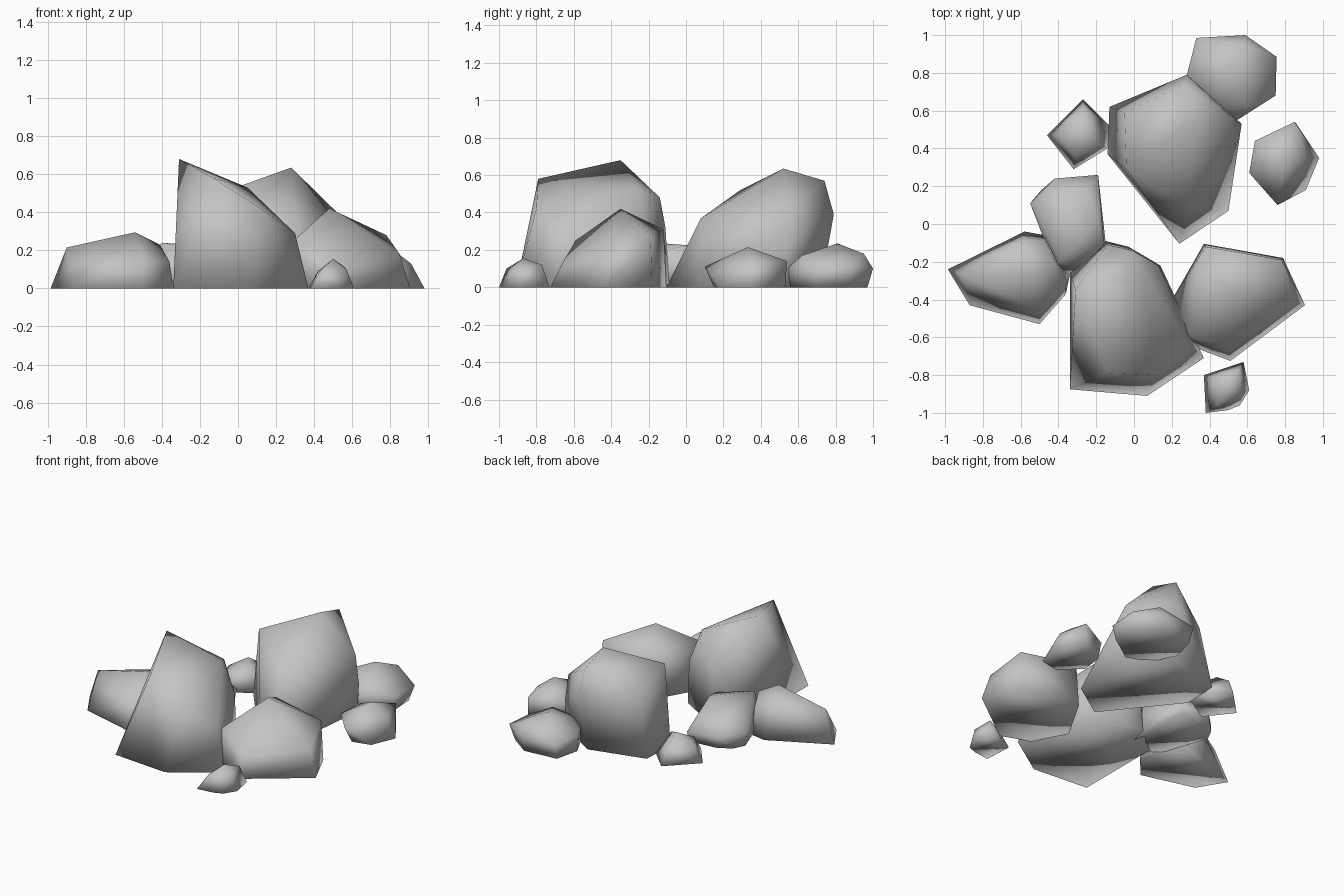
import bpy
import bmesh
import math

# Remove only the default cube
cube = bpy.data.objects.get("Cube")
if cube is not None:
    bpy.data.objects.remove(cube, do_unlink=True)

# Single stone colour
stone_grey = bpy.data.materials.new("stone_grey")
stone_grey.use_nodes = True
stone_colour = (.55, .55, .55, 1)
stone_grey.diffuse_color = stone_colour
shader = stone_grey.node_tree.nodes["Principled BSDF"]
shader.inputs["Base Color"].default_value = stone_colour


def make_rock(name, footprint, crown):
    """Wrap a hull around a ground outline and a few raised corner points."""
    bm = bmesh.new()
    for x, y in footprint:
        bm.verts.new((x, y, 0))
    for corner in crown:
        bm.verts.new(corner)

    hull = bmesh.ops.convex_hull(bm, input=list(bm.verts), use_existing_faces=False)
    loose = set(hull["geom_interior"]) | set(hull["geom_unused"])
    loose_verts = [item for item in loose if isinstance(item, bmesh.types.BMVert)]
    bmesh.ops.delete(bm, geom=loose_verts, context="VERTS")

    # Merge flat areas such as the underside into single faces
    bmesh.ops.dissolve_limit(bm, angle_limit=math.radians(2),
                             verts=list(bm.verts), edges=list(bm.edges))
    bmesh.ops.recalc_face_normals(bm, faces=list(bm.faces))
    for face in bm.faces:
        face.smooth = True

    mesh = bpy.data.meshes.new(name)
    bm.to_mesh(mesh)
    bm.free()
    mesh.materials.append(stone_grey)
    rock = bpy.data.objects.new(name, mesh)
    bpy.context.collection.objects.link(rock)
    return rock


# Two tall boulders
make_rock(
    "front_boulder",
    footprint=[(-.34, -.25), (-.34, -.875), (.07, -.91), (.37, -.71),
               (.19, -.39), (.14, -.22), (-.03, -.12), (-.15, -.09)],
    crown=[(-.31, -.35, .68), (-.13, -.79, .58), (.05, -.25, .53),
           (-.01, -.14, .48), (.3, -.65, .29), (.12, -.8, .42),
           (.13, -.22, .3), (-.14, -.11, .32)])
make_rock(
    "back_boulder",
    footprint=[(.24, -.105), (-.14, .37), (-.13, .62), (.15, .68),
               (.26, .72), (.55, .54), (.5, .07)],
    crown=[(.28, .52, .635), (-.04, .29, .52), (.27, .74, .57), (.53, .55, .39),
           (.3, .08, .37), (.28, .79, .39), (-.05, .59, .42), (.57, .53, .2)])

# Medium rocks leaning on the boulders
make_rock(
    "left_front_rock",
    footprint=[(.37, -.105), (.79, -.18), (.905, -.43), (.51, -.725),
               (.31, -.65), (.19, -.42)],
    crown=[(.48, -.35, .42), (.78, -.19, .28), (.85, -.41, .18),
           (.29, -.59, .25), (.5, -.66, .13), (.38, -.12, .31)])
make_rock(
    "right_front_rock",
    footprint=[(-.985, -.24), (-.58, -.04), (-.47, -.06), (-.34, -.27),
               (-.36, -.37), (-.5, -.53), (-.87, -.43)],
    crown=[(-.9, -.27, .215), (-.54, -.26, .295), (-.41, -.22, .23),
           (-.6, -.09, .23), (-.47, -.09, .18), (-.5, -.47, .15),
           (-.36, -.33, .14)])
make_rock(
    "middle_rock",
    footprint=[(-.53, .1), (-.49, .18), (-.4, .23), (-.2, .25),
               (-.15, -.1), (-.2, -.28), (-.4, -.28)],
    crown=[(-.42, .16, .17), (-.19, .01, .225), (-.16, -.1, .2),
           (-.4, -.19, .24), (-.55, .11, .1), (-.42, .24, .08),
           (-.19, .26, .07), (-.25, .18, .17)])
make_rock(
    "rear_rock",
    footprint=[(.34, .95), (.58, .97), (.72, .87), (.73, .69),
               (.54, .56), (.38, .62), (.3, .78)],
    crown=[(.5, .81, .235), (.58, .95, .18), (.6, .62, .17), (.33, .985, .11),
           (.59, 1, .1), (.755, .885, .11), (.75, .68, .1), (.28, .79, .13),
           (.38, .6, .13), (.53, .54, .1)])

# Small loose stones
make_rock(
    "left_stone",
    footprint=[(.86, .53), (.98, .35), (.91, .18), (.78, .15),
               (.64, .28), (.66, .43)],
    crown=[(.8, .33, .215), (.91, .35, .13), (.85, .54, .14),
           (.76, .1, .11), (.61, .27, .11), (.64, .44, .12)])
make_rock(
    "back_right_stone",
    footprint=[(-.27, .66), (-.46, .47), (-.32, .29), (-.14, .4), (-.13, .52)],
    crown=[(-.27, .5, .18), (-.27, .62, .1), (-.4, .47, .1),
           (-.31, .35, .1), (-.18, .42, .13)])
make_rock(
    "front_stone",
    footprint=[(.37, -.8), (.58, -.73), (.61, -.88), (.56, -.96),
               (.5, -.985), (.38, -1)],
    crown=[(.5, -.87, .155), (.55, -.77, .12), (.42, -.82, .09),
           (.44, -.96, .1), (.57, -.9, .1)])
